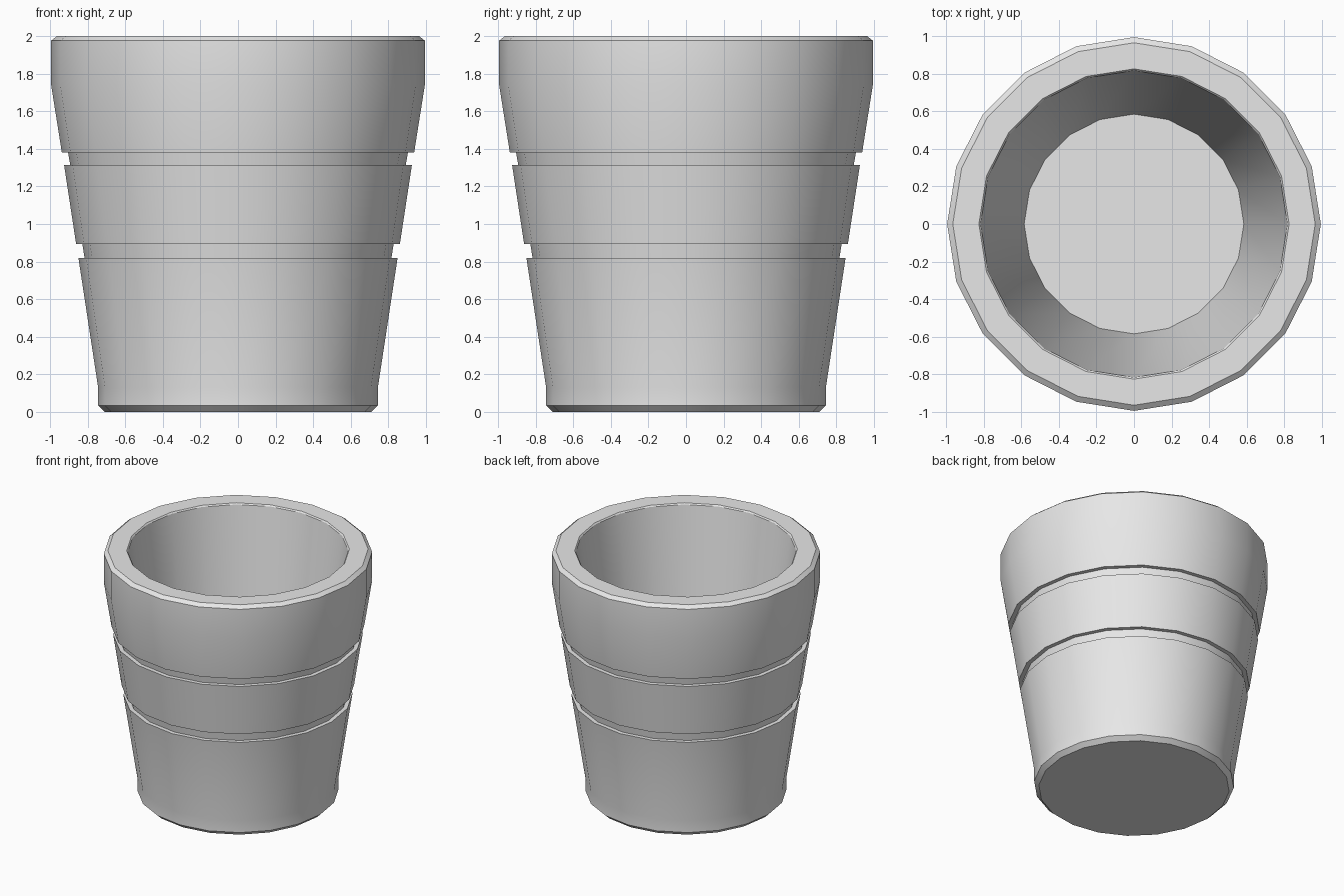
import bpy, bmesh
from math import cos, sin, tau, radians

default_cube = bpy.data.objects.get("Cube")
if default_cube:
    bpy.data.objects.remove(default_cube, do_unlink=True)

SIDES = 20

# One plain material
grey = bpy.data.materials.new("plain_grey")
grey.use_nodes = True
colour = (0.8, 0.8, 0.8, 1.0)
grey.diffuse_color = colour
grey.node_tree.nodes["Principled BSDF"].inputs["Base Color"].default_value = colour


def groove(low, high, r_low, r_high, depth=0.033):
    """Profile points of a square band cut into the sloping wall."""
    return [(r_low, low), (r_low - depth, low), (r_high - depth, high), (r_high, high)]


def lathe(name, profile, material):
    """Turn a (radius, height) profile around z and cap both ends."""
    bm = bmesh.new()
    rings = [[bm.verts.new((r * cos(tau * i / SIDES), r * sin(tau * i / SIDES), z))
              for i in range(SIDES)] for r, z in profile]
    for a, b in zip(rings, rings[1:]):
        for i in range(SIDES):
            j = (i + 1) % SIDES
            bm.faces.new((a[i], a[j], b[j], b[i]))
    bm.faces.new(rings[0][::-1])
    bm.faces.new(rings[-1])
    bmesh.ops.recalc_face_normals(bm, faces=bm.faces[:])
    mesh = bpy.data.meshes.new(name)
    bm.to_mesh(mesh)
    bm.free()
    mesh.materials.append(material)
    obj = bpy.data.objects.new(name, mesh)
    bpy.context.collection.objects.link(obj)
    return obj


# Foot with chamfer, tapered wall with two grooves, upright lip
outside = [(0.71, 0), (0.745, 0.033), (0.745, 0.13)]
outside += groove(0.82, 0.893, 0.85, 0.862)
outside += groove(1.313, 1.38, 0.926, 0.938)
outside += [(0.995, 1.74), (0.995, 1.976), (0.965, 2.0)]

# Small inner chamfer, tapered hollow, flat floor
inside = [(0.826, 2.0), (0.817, 1.99), (0.585, 0.16)]

cup = lathe("cup", outside + inside, grey)

bpy.ops.object.select_all(action="DESELECT")
cup.select_set(True)
bpy.context.view_layer.objects.active = cup
bpy.ops.object.shade_smooth_by_angle(angle=radians(30))
